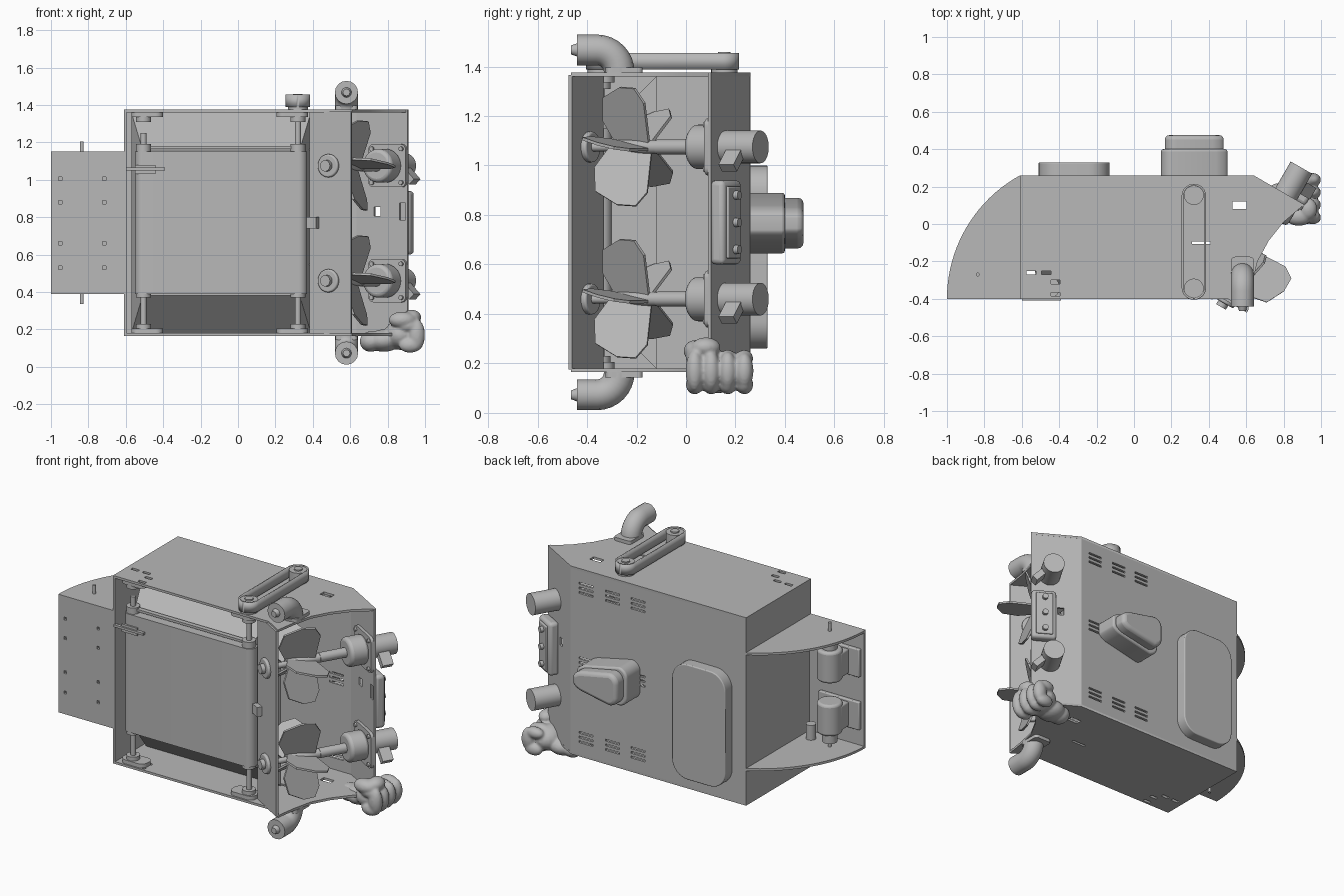
import bpy, bmesh, math
from mathutils import Matrix, Vector

if "Cube" in bpy.data.objects:
    bpy.data.objects.remove(bpy.data.objects["Cube"])

grey = bpy.data.materials.new("plain grey")
grey.use_nodes = True
grey.diffuse_color = (0.48, 0.48, 0.48, 1)
grey.node_tree.nodes["Principled BSDF"].inputs["Base Color"].default_value = (0.48, 0.48, 0.48, 1)

ID = Matrix()
MID, HALF = 0.77, 0.605          # height of the cabinet's middle, half its height
T = 0.015                        # sheet thickness


def finish(name, bm, m=ID, bevel=0, smooth=True):
    bmesh.ops.recalc_face_normals(bm, faces=bm.faces)
    mesh = bpy.data.meshes.new(name)
    bm.to_mesh(mesh)
    bm.free()
    mesh.transform(m)
    mesh.materials.append(grey)
    ob = bpy.data.objects.new(name, mesh)
    bpy.context.collection.objects.link(ob)
    if bevel:
        mod = ob.modifiers.new("bevel", 'BEVEL')
        mod.width, mod.segments, mod.limit_method = bevel, 3, 'ANGLE'
    bpy.context.view_layer.objects.active = ob
    bpy.ops.object.select_all(action='DESELECT')
    ob.select_set(True)
    if smooth:
        bpy.ops.object.shade_smooth_by_angle(angle=math.radians(35))
    return ob


def box(name, lo, hi, m=ID, bevel=0):
    bm = bmesh.new()
    bmesh.ops.create_cube(bm, size=1)
    for v in bm.verts:
        v.co = [(a + b) / 2 + c * (b - a) for a, b, c in zip(lo, hi, v.co)]
    return finish(name, bm, m, bevel)


def rod(name, p, q, r, m=ID, r2=None, bevel=0):
    p, q = Vector(p), Vector(q)
    bm = bmesh.new()
    bmesh.ops.create_cone(bm, cap_ends=True, segments=32, radius1=r,
                          radius2=r if r2 is None else r2, depth=(q - p).length)
    rot = (q - p).to_track_quat('Z', 'Y').to_matrix().to_4x4()
    return finish(name, bm, m @ Matrix.Translation((p + q) / 2) @ rot, bevel)


def sheet(name, pts, z0, z1, m=ID, caps=True, bevel=0):
    """Outline in x, y pushed along z."""
    bm = bmesh.new()
    low = [bm.verts.new((x, y, z0)) for x, y in pts]
    high = [bm.verts.new((x, y, z1)) for x, y in pts]
    for i in range(len(pts)):
        j = (i + 1) % len(pts)
        bm.faces.new((low[i], low[j], high[j], high[i]))
    if caps:
        bm.faces.new(low)
        bm.faces.new(high)
    return finish(name, bm, m, bevel)


def rounded(cx, cy, w, h, r, n=8):
    """Rounded rectangle outline."""
    pts = []
    for k, (sx, sy) in enumerate([(1, 1), (-1, 1), (-1, -1), (1, -1)]):
        for i in range(n + 1):
            a = math.pi / 2 * (k + i / n)
            pts.append((cx + sx * (w / 2 - r) + r * math.cos(a),
                        cy + sy * (h / 2 - r) + r * math.sin(a)))
    return pts


def cut(ob, boxes):
    bm = bmesh.new()
    for c, s in boxes:
        bmesh.ops.create_cube(bm, size=1, matrix=Matrix.Translation(c) @ Matrix.Diagonal((*s, 1)))
    cutter = finish("cutter", bm, smooth=False)
    cutter.hide_render = True
    mod = ob.modifiers.new("holes", 'BOOLEAN')
    mod.operation, mod.solver, mod.object = 'DIFFERENCE', 'EXACT', cutter
    bpy.context.view_layer.objects.active = ob
    bpy.ops.object.modifier_apply(modifier=mod.name)
    bpy.data.objects.remove(cutter)


# Cabinet top and bottom sheets
outline = [(-0.61, -0.4), (-0.61, 0.26), (0.64, 0.26), (0.91, 0.104), (0.8, 0.01), (0.72, -0.09),
           (0.66, -0.2), (0.63, -0.33), (0.61, -0.465), (0.5, -0.4)]
for name, z in (("top_sheet", MID + HALF - T), ("bottom_sheet", MID - HALF)):
    ob = sheet(name, outline, z, z + T)
    cut(ob, [((x, y, z), (w, d, 0.1)) for x, y, w, d in
             [(0.565, 0.1, 0.075, 0.04), (-0.55, -0.26, 0.05, 0.02), (-0.47, -0.26, 0.05, 0.02),
              (-0.42, -0.31, 0.05, 0.02), (-0.42, -0.375, 0.05, 0.02), (0.36, -0.1, 0.1, 0.015)]])

# Back wall with vent slots, and the left wall
low, high = MID - HALF + T, MID + HALF - T
back = box("back_wall", (-0.61, 0.26 - T, low), (0.64, 0.26, high))
cut(back, [((x, 0.25, zc + dz), (0.1, 0.1, 0.012)) for x in (0.16, 0.34, 0.53)
           for zc in (0.29, 0.77, 1.25) for dz in (-0.03, 0, 0.03)])
box("left_wall", (-0.61, -0.4, low), (-0.61 + T, 0.26 - T, high))

# Side compartment: curved shelves, front sheet
arc = [(-0.247 - 0.753 * math.cos(a), -0.4 + 0.753 * math.sin(a))
       for a in [math.radians(61.2) * i / 20 for i in range(21)]]
for z in (0.39, 1.15 - T):
    sheet("side_shelf", arc + [(-0.61, -0.4)], z, z + T)
panel = box("side_front_sheet", (-1, -0.4, 0.39), (-0.61, -0.4 + T, 1.15))
cut(panel, [((x, -0.4, z), (0.018, 0.1, 0.018)) for x in (-0.95, -0.715) for z in (0.53, 0.66, 0.88, 1.005)])

# Side motors on brackets, with shafts through the shelves
for s in (-1, 1):
    zc = MID + s * 0.17
    rod("side_motor", (-0.835, -0.27, zc - 0.1), (-0.835, -0.27, zc + 0.1), 0.075, bevel=0.015)
    rod("side_motor_neck", (-0.835, -0.27, zc + s * 0.1), (-0.835, -0.27, zc + s * 0.16), 0.045)
    rod("side_shaft", (-0.835, -0.27, zc), (-0.835, -0.27, MID + s * 0.435), 0.01)
    box("side_motor_saddle", (-0.91, -0.36, zc - 0.08), (-0.76, -0.27, zc + 0.08), bevel=0.01)
    box("side_motor_bracket", (-0.98, -0.385, zc - 0.09), (-0.69, -0.36, zc + 0.09), bevel=0.006)
rod("side_post", (-0.68, -0.3, 0.4), (-0.68, -0.3, 0.5), 0.03)

# Conveyor: upright belt, rollers, bearings
sheet("conveyor_belt", rounded(-0.09, -0.345, 0.92, 0.09, 0.044), 0.39, 1.15)
for x in (-0.505, 0.32):
    rod("conveyor_roller", (x, -0.345, 0.37), (x, -0.345, 1.19), 0.04)
    rod("conveyor_shaft", (x, -0.345, low), (x, -0.345, 1.25 if x < 0 else 1.39), 0.016)
    for z, d in ((low, 1), (high, -1)):
        zs = sorted((z, z + d * 0.025))
        sheet("bearing_plate", rounded(x + (0.02 if x < 0 else -0.03), -0.34, 0.17, 0.1, 0.04), *zs)
        rod("bearing_boss", (x, -0.345, z), (x, -0.345, z + d * 0.05), 0.04)
box("belt_guide_bar", (-0.6, -0.41, 1.05), (-0.39, -0.39, 1.065))
box("belt_guide_block", (-0.55, -0.4, 1.03), (-0.44, -0.385, 1.08))
box("conveyor_top_bar", (-0.52, -0.36, 1.165), (0.33, -0.33, 1.18))

# Flared body behind the conveyor
bm = bmesh.new()
rings = [[bm.verts.new((-0.09 + sx * w, y, MID + sz * h)) for sx, sz in ((-1, -1), (1, -1), (1, 1), (-1, 1))]
         for y, w, h in ((-0.32, 0.42, 0.39), (-0.12, 0.48, 0.59))]
bm.faces.new(rings[0])
bm.faces.new(rings[1])
for i in range(4):
    j = (i + 1) % 4
    bm.faces.new((rings[0][i], rings[0][j], rings[1][j], rings[1][i]))
finish("flared_body", bm)

# Drive belt and pulleys on the roof
loop = sheet("drive_belt", rounded(0.32, -0.095, 0.13, 0.62, 0.0649, 12), 1.388, 1.455, caps=False)
loop.modifiers.new("thickness", 'SOLIDIFY').thickness = 0.01
for y in (0.155, -0.345):
    rod("pulley", (0.32, y, 1.375), (0.32, y, 1.45), 0.053)
    rod("pulley_hub", (0.32, y, 1.44), (0.32, y, 1.458), 0.025)

# Fans in a frame turned to their axis: local x across, local y along the axis
turn = Matrix.Translation((0.49, -0.4, MID)) @ Matrix.Rotation(math.radians(-30), 4, 'Z')
box("slanted_front_sheet", (-0.12, -T / 2, -0.595), (0.135, T / 2, 0.595), turn)
box("slanted_front_catch", (-0.12, -0.04, -0.03), (-0.06, 0, 0.03), turn)
side = box("slanted_back_sheet", (-0.2, 0.646 - T, -0.6), (0.115, 0.646, 0.605))
cut(side, [((x, 0.64, 0.06), (w, 0.1, h)) for x, w, h in ((-0.07, 0.04, 0.05), (0.085, 0.035, 0.09))])
side.data.transform(turn)
blade = [(0.01, 0.3), (0.19, 0.31), (0.25, 0.27), (0.25, 0.19), (0.2, 0.09), (0.1, 0.07), (0.01, 0.12)]
for dz in (0.305, -0.31):
    m = turn @ Matrix.Translation((0, 0, dz))
    for k in range(5):
        spin = Matrix.Rotation(math.radians(-72 * k), 4, 'Y')
        pitch = Matrix.Translation((0, 0.25, 0)) @ Matrix.Rotation(math.radians(-12), 4, 'X') \
            @ Matrix.Translation((0, -0.25, 0))
        sheet("fan_blade", blade, -0.006, 0.006, m @ spin @ pitch)
    rod("fan_hub", (0, 0.12, 0), (0, 0.33, 0), 0.028, m)
    rod("fan_shaft", (0, -0.03, 0), (0, 0.5, 0), 0.018, m)
    rod("fan_coupling", (0, 0.33, 0), (0, 0.5, 0), 0.03, m)
    rod("front_bearing", (0, -0.025, 0), (0, 0.03, 0), 0.062, m, bevel=0.008)
    rod("front_bearing_collar", (0, -0.05, 0), (0, -0.02, 0), 0.03, m)
    flip = m @ Matrix.Rotation(math.radians(90), 4, 'X')
    sheet("motor_flange", rounded(0, 0, 0.23, 0.23, 0.03), -0.632, -0.612, flip)
    rod("motor_gearbox", (0, 0.5, 0), (0, 0.62, 0), 0.09, m, bevel=0.02)
    rod("motor_body", (0, 0.64, 0), (0, 0.81, 0), 0.066, m)
    tab = m @ Matrix.Translation((0.075, 0.72, -0.05)) @ Matrix.Rotation(math.radians(45), 4, 'Y')
    box("motor_tab", (-0.035, -0.035, -0.02), (0.05, 0.035, 0.02), tab)
    for sx in (-1, 1):
        for sz in (-1, 1):
            p = (sx * 0.09, 0.6, sz * 0.09)
            rod("flange_bolt", p, (p[0], 0.615, p[2]), 0.012, m)

# Control box with buttons on the slanted back
box("control_box", (-0.035, 0.64, -0.17), (0.12, 0.705, 0.17), turn, bevel=0.02)
box("control_box_rim", (-0.01, 0.7, -0.145), (0.095, 0.715, 0.145), turn, bevel=0.006)
for z in (-0.11, 0, 0.11):
    rod("control_button", (0.04, 0.71, z), (0.04, 0.735, z), 0.018, turn)

# Elbow lamps above and below
for s in (-1, 1):
    z = MID + s * HALF
    pts = [(-0.44, 0.092), (-0.36, 0.092)] + [
        (-0.36 + 0.09 * math.sin(a), 0.002 + 0.09 * math.cos(a)) for a in [math.pi / 16 * i for i in range(1, 9)]]
    cu = bpy.data.curves.new("elbow_lamp", 'CURVE')
    cu.dimensions, cu.bevel_depth, cu.bevel_resolution, cu.use_fill_caps = '3D', 0.062, 6, True
    sp = cu.splines.new('POLY')
    sp.points.add(len(pts) - 1)
    for p, (y, h) in zip(sp.points, pts):
        p.co = (0.58, y, z + s * h, 1)
    cu.materials.append(grey)
    ob = bpy.data.objects.new("elbow_lamp", cu)
    bpy.context.collection.objects.link(ob)
    bpy.ops.object.select_all(action='DESELECT')
    bpy.context.view_layer.objects.active = ob
    ob.select_set(True)
    bpy.ops.object.convert(target='MESH')
    bpy.ops.object.shade_smooth_by_angle(angle=math.radians(35))
    sheet("elbow_flange", rounded(0.58, -0.25, 0.12, 0.15, 0.02), *sorted((z, z + s * 0.022)))
    rod("lamp_nub", (0.58, -0.43, z + s * 0.092), (0.58, -0.465, z + s * 0.092), 0.03, r2=0.018)

# Back cover plate and tapered pod; local z of this frame points to the back
rear = Matrix.Rotation(math.radians(90), 4, 'X')
sheet("back_cover", rounded(-0.32, 0.63, 0.38, 0.74, 0.11), -0.33, -0.25, rear, bevel=0.006)
for name, grow, y0, y1, bev in (("pod_base", 0, 0.25, 0.4, 0.012), ("pod_cap", 0.02, 0.38, 0.475, 0.03)):
    pts = [(x, 0.767 + (h - 0.767) * (1 - 0.55 * max(0, (x - 0.25) / 0.25)))
           for x, h in rounded(0.322, 0.767, 0.355 - 2 * grow, 0.245 - 2 * grow, 0.06)]
    sheet(name, pts, -y1, -y0, rear, bevel=bev)

# Fist: overlapping ellipsoids fused into one skin
bm = bmesh.new()
blobs = [((0.87, 0.13, 0.17), (0.09, 0.12, 0.08)), ((0.78, 0.13, 0.14), (0.09, 0.09, 0.06)),
         ((0.71, 0.13, 0.135), (0.06, 0.07, 0.055)),
         ((0.88, 0.04, 0.25), (0.075, 0.05, 0.045)), ((0.93, 0.08, 0.265), (0.05, 0.06, 0.04))]
for i in range(4):
    y = 0.035 + 0.067 * i
    blobs += [((0.955, y, 0.17), (0.045, 0.037, 0.085 - 0.004 * i)),
              ((0.92, y, 0.115), (0.06, 0.036, 0.04)), ((0.91, y, 0.22), (0.06, 0.036, 0.035))]
for c, s in blobs:
    bmesh.ops.create_uvsphere(bm, u_segments=20, v_segments=12, radius=1,
                              matrix=Matrix.Translation(c) @ Matrix.Diagonal((*s, 1)))
fist = finish("fist", bm, smooth=False)
mod = fist.modifiers.new("fuse", 'REMESH')
mod.mode, mod.voxel_size, mod.use_smooth_shade = 'VOXEL', 0.008, True
mod = fist.modifiers.new("soften", 'SMOOTH')
mod.iterations = 3
